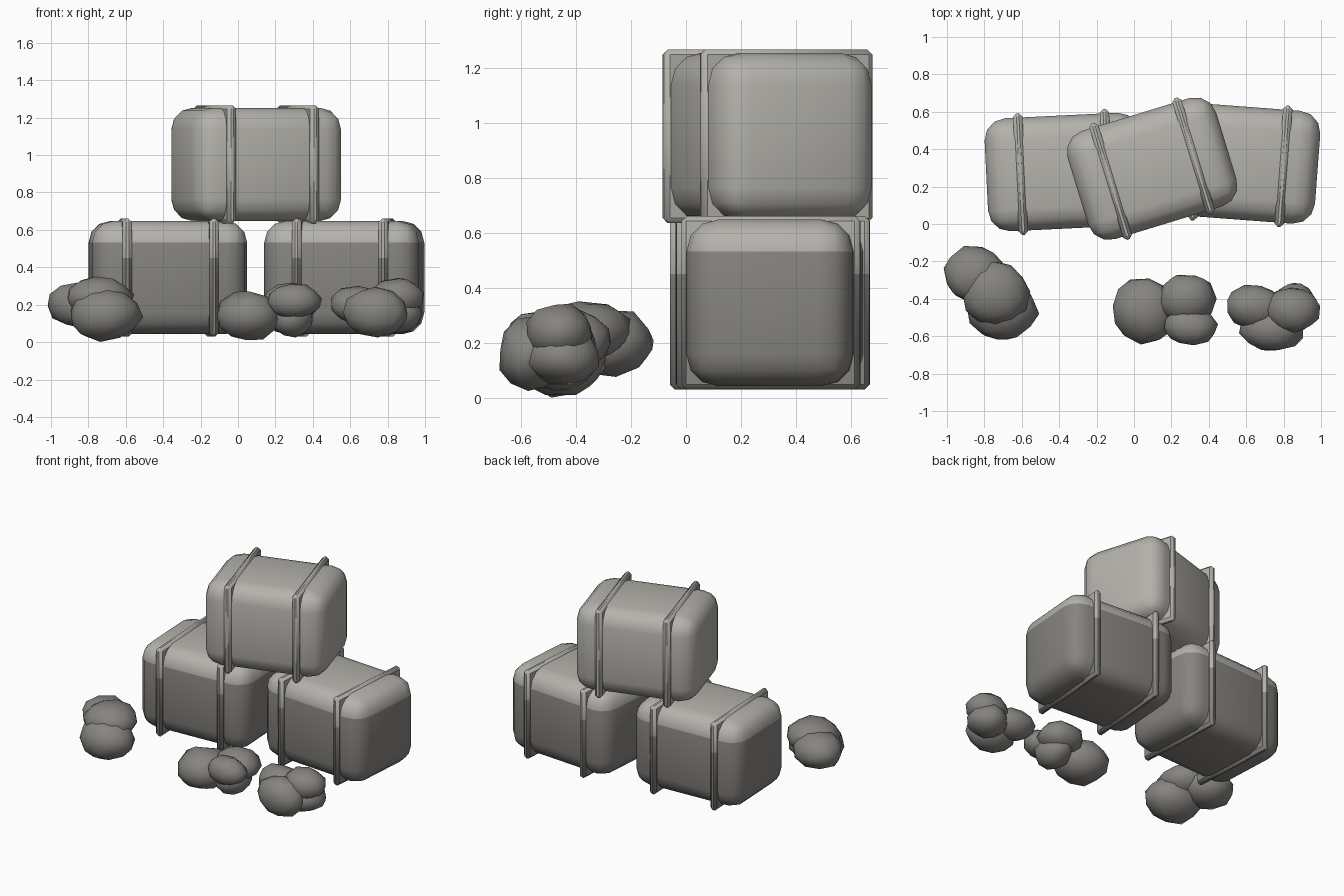
import bpy, bmesh, math, random
from mathutils import Vector, Matrix, Euler

if "Cube" in bpy.data.objects:
    bpy.data.objects.remove(bpy.data.objects["Cube"])

random.seed(4)

def mat(name, c):
    m = bpy.data.materials.new(name)
    m.diffuse_color = (*c, 1)
    m.use_nodes = True
    m.node_tree.nodes["Principled BSDF"].inputs["Base Color"].default_value = m.diffuse_color
    return m

LIGHT = mat("light grey", (0.46, 0.445, 0.41))
DARK = mat("dark grey", (0.24, 0.23, 0.215))

def finish(bm, name, angle=40):
    # upper faces are pale, lower faces are darker
    for f in bm.faces:
        f.smooth = True
        f.material_index = 0 if f.calc_center_median().z > 0.45 else 1
    me = bpy.data.meshes.new(name)
    bm.to_mesh(me)
    bm.free()
    ob = bpy.data.objects.new(name, me)
    bpy.context.collection.objects.link(ob)
    me.materials.append(LIGHT)
    me.materials.append(DARK)
    if angle < 180:
        bpy.ops.object.select_all(action='DESELECT')
        ob.select_set(True)
        bpy.context.view_layer.objects.active = ob
        bpy.ops.object.shade_smooth_by_angle(angle=math.radians(angle))
    return ob

def block(name, size, bevel, segs, offset, place, cut=False):
    bm = bmesh.new()
    bmesh.ops.create_cube(bm, size=1, matrix=Matrix.Translation(offset) @ Matrix.Diagonal((*size, 1)))
    bmesh.ops.bevel(bm, geom=bm.edges[:], offset=bevel, segments=segs, profile=0.5, affect='EDGES')
    bmesh.ops.transform(bm, matrix=place, verts=bm.verts)
    if cut:  # colour break line
        bmesh.ops.bisect_plane(bm, geom=bm.verts[:] + bm.edges[:] + bm.faces[:],
                               plane_co=(0, 0, 0.45), plane_no=(0, 0, 1))
    return finish(bm, name)

def bale(name, centre, turn):
    place = Matrix.Translation(centre) @ Matrix.Rotation(math.radians(turn), 4, 'Z')
    block(name, (0.83, 0.605, 0.605), 0.115, 3, (0, 0, 0), place)
    for i, x in enumerate((-0.232, 0.232)):
        block(f"{name}_band_{i + 1}", (0.05, 0.65, 0.63), 0.018, 1, (x, 0, 0), place, True)

# stacked bales with their bands
bale("left_bale", (-0.375, 0.278, 0.345), 2.8)
bale("right_bale", (0.568, 0.326, 0.345), -4.3)
bale("top_bale", (0.097, 0.296, 0.95), 17)

# loose clumps: centre and half sizes of each lump
clumps = {
    "left_clump": [((-0.85, -0.27, 0.2), (0.16, 0.15, 0.12)),
                   ((-0.74, -0.37, 0.24), (0.17, 0.17, 0.11)),
                   ((-0.71, -0.46, 0.15), (0.19, 0.16, 0.14))],
    "middle_clump": [((0.06, -0.46, 0.14), (0.17, 0.17, 0.13)),
                     ((0.28, -0.40, 0.21), (0.15, 0.13, 0.1)),
                     ((0.3, -0.55, 0.22), (0.14, 0.1, 0.09)),
                     ((0.29, -0.46, 0.13), (0.11, 0.13, 0.1))],
    "right_clump": [((0.64, -0.44, 0.2), (0.15, 0.11, 0.1)),
                    ((0.85, -0.46, 0.24), (0.14, 0.12, 0.1)),
                    ((0.74, -0.56, 0.16), (0.17, 0.12, 0.13)),
                    ((0.85, -0.45, 0.15), (0.13, 0.13, 0.1))],
}
for name, lumps in clumps.items():
    for i, (c, r) in enumerate(lumps):
        bm = bmesh.new()
        bmesh.ops.create_icosphere(bm, subdivisions=2, radius=1.05)
        spin = Euler([random.uniform(0, 6) for _ in range(3)]).to_matrix().to_4x4()
        for v in bm.verts:
            v.co *= random.uniform(0.93, 1.05)
        bmesh.ops.transform(bm, verts=bm.verts,
                            matrix=Matrix.Translation(c) @ Matrix.Diagonal((*r, 1)) @ spin)
        finish(bm, f"{name}_lump_{i + 1}", 180)
